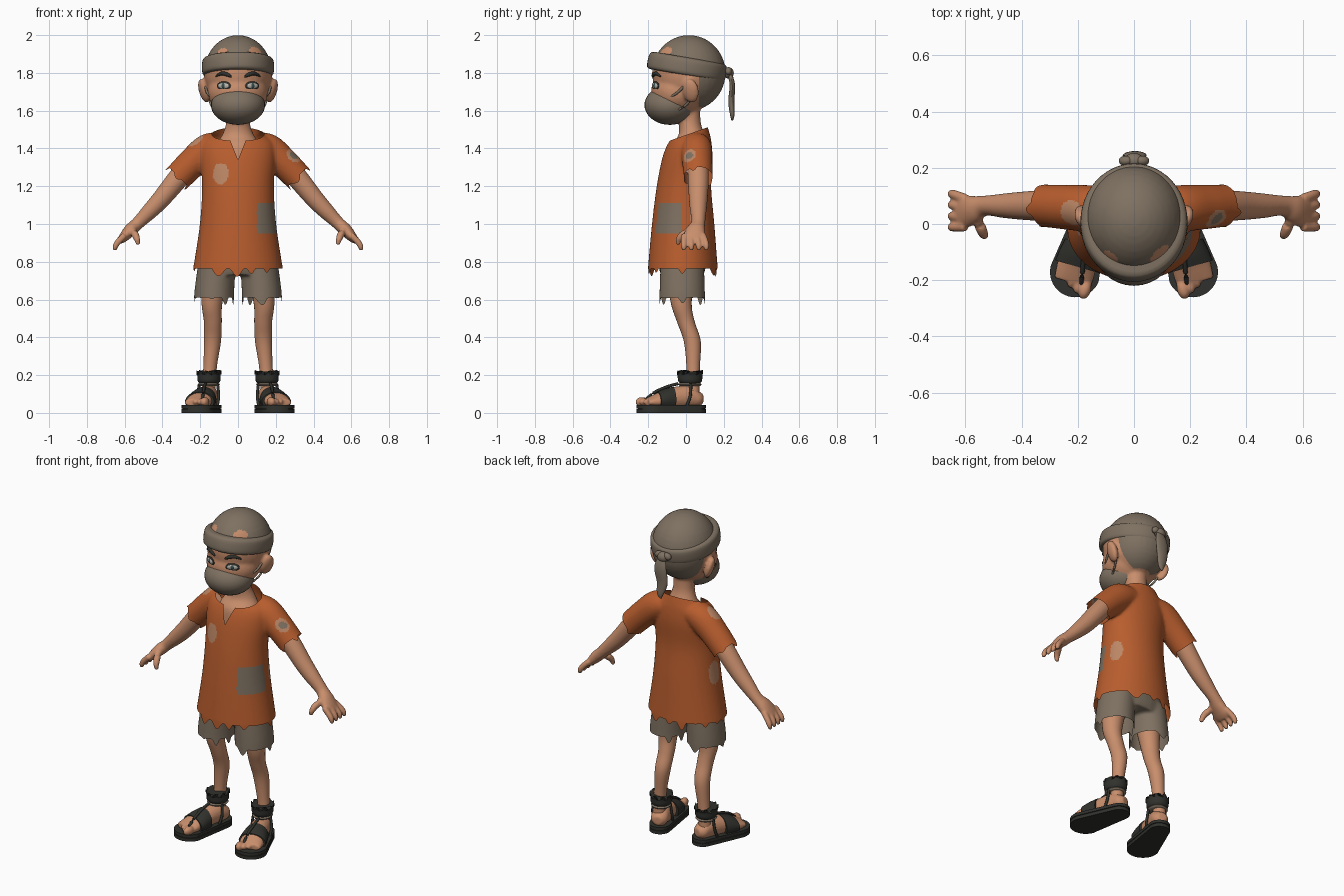
import bpy, bmesh
from math import sin, cos, pi
from mathutils import Vector, Matrix

if "Cube" in bpy.data.objects:
    bpy.data.objects.remove(bpy.data.objects["Cube"])


def material(name, *rgb):
    m = bpy.data.materials.new(name)
    m.use_nodes = True
    m.diffuse_color = (*rgb, 1)
    m.node_tree.nodes["Principled BSDF"].inputs["Base Color"].default_value = (*rgb, 1)
    return m


skin = material("skin", .58, .27, .15)
orange = material("orange_cloth", .48, .11, .027)
grey = material("grey_cloth", .21, .165, .12)
tan = material("tan_patch", .5, .24, .13)
dark = material("dark_leather", .03, .03, .026)
white = material("eye_white", .5, .47, .42)
teal = material("iris_teal", .04, .08, .08)


def shade(o):
    o.data.polygons.foreach_set("use_smooth", [True] * len(o.data.polygons))
    o.data.set_sharp_from_angle(angle=.9)


def make(name, bm, mat):
    bmesh.ops.recalc_face_normals(bm, faces=bm.faces)
    me = bpy.data.meshes.new(name)
    bm.to_mesh(me)
    bm.free()
    o = bpy.data.objects.new(name, me)
    bpy.context.collection.objects.link(o)
    me.materials.append(mat)
    shade(o)
    return o


def tube(name, stations, mat, sides=24, steps=5, axis=None):
    """Smooth loft through stations (x, y, z, radius, optional second radius)."""
    pts = [Vector(s if len(s) == 5 else (*s, s[3])) for s in stations]
    rows = []
    for i in range(len(pts) - 1):
        a, b, c, d = (pts[min(max(k, 0), len(pts) - 1)] for k in range(i - 1, i + 3))
        for k in range(steps + (i == len(pts) - 2)):
            t = k / steps
            rows.append(b + (c - a) * t / 2 + (2 * a - 5 * b + 4 * c - d) * t * t / 2
                        + (3 * b - a - 3 * c + d) * t ** 3 / 2)
    bm = bmesh.new()
    rings = []
    for i, r in enumerate(rows):
        t = axis or rows[min(i + 1, len(rows) - 1)].xyz - rows[max(i - 1, 0)].xyz
        t = Vector(t[:3]).normalized()
        ref = Vector((0, 0, 1)) if abs(t.y) > .8 else Vector((0, 1, 0))
        v = (ref - t * ref.dot(t)).normalized()
        u = v.cross(t)
        rings.append([bm.verts.new(Vector(r[:3]) + u * r[3] * cos(2 * pi * k / sides)
                                   + v * r[4] * sin(2 * pi * k / sides)) for k in range(sides)])
    for p, q in zip(rings, rings[1:]):
        for k in range(sides):
            bm.faces.new((p[k], p[k - 1], q[k - 1], q[k]))
    bm.faces.new(rings[0])
    bm.faces.new(rings[-1])
    return make(name, bm, mat)


# give Vector rows an xyz slice for 5-component stations
def ball(name, centre, radii, mat, turn=0, tilt=0):
    bm = bmesh.new()
    m = (Matrix.Translation(centre) @ Matrix.Rotation(turn, 4, "Z")
         @ Matrix.Rotation(tilt, 4, "Y") @ Matrix.Diagonal((*radii, 1)))
    bmesh.ops.create_uvsphere(bm, u_segments=32, v_segments=20, radius=1, matrix=m)
    return make(name, bm, mat)


def fuse(name, parts, mat, voxel):
    bm = bmesh.new()
    for p in parts:
        bm.from_mesh(p.data)
        bpy.data.objects.remove(p)
    o = make(name, bm, mat)
    mod = o.modifiers.new("blend", "REMESH")
    mod.mode = "VOXEL"
    mod.voxel_size = voxel
    o.modifiers.new("soften", "SMOOTH").iterations = 5
    bpy.context.view_layer.update()
    graph = bpy.context.evaluated_depsgraph_get()
    me = bpy.data.meshes.new_from_object(o.evaluated_get(graph))
    o.modifiers.clear()
    o.data = me
    me.materials.clear()
    me.materials.append(mat)
    shade(o)
    return o


def paint(o, extra, rule):
    for m in extra:
        o.data.materials.append(m)
    for p in o.data.polygons:
        p.material_index = rule(p.center)


def inside(p, centre, radii):
    return sum(((a - b) / r) ** 2 for a, b, r in zip(p, centre, radii)) < 1


def mirror(*objs):
    for o in objs:
        o.modifiers.new("other_side", "MIRROR")


def cut(bm, point, normal, test, remove=True):
    faces = [f for f in bm.faces if test(f.calc_center_median())]
    geom = set(faces) | {e for f in faces for e in f.edges} | {v for f in faces for v in f.verts}
    bmesh.ops.bisect_plane(bm, geom=list(geom), plane_co=point, plane_no=normal, clear_outer=remove)


def tear(v):
    return max(0, sin(70 * v.co.y + 40 * v.co.x) * sin(31 * v.co.x - 20 * v.co.y + 1))


UP = (0, 0, 1)

# Shirt: body and sleeves blended, then cut open with torn edges
body = [(z, w, (f + b) / 2, (b - f) / 2) for z, w, f, b in (
    (.7, .25, -.205, .175), (.78, .235, -.2, .167), (1, .202, -.18, .15), (1.2, .19, -.155, .133),
    (1.35, .2, -.125, .14), (1.43, .19, -.095, .135), (1.48, .135, -.06, .125), (1.53, .1, -.03, .11))]
parts = [tube("torso", [(0, y, z, w, d) for z, w, y, d in body], orange, 48, 6, UP)]
for s in (-1, 1):
    parts.append(tube("sleeve", [(s * .07, .05, 1.42, .065, .075), (s * .155, .055, 1.395, .085, .083),
                                 (s * .24, .06, 1.325, .08, .08), (s * .315, .065, 1.25, .076, .076),
                                 (s * .365, .07, 1.2, .076, .076)], orange))
shirt = fuse("shirt", parts, orange, .009)
bm = bmesh.new()
bm.from_mesh(shirt.data)
cut(bm, (0, 0, .765), (0, 0, -1), lambda c: c.z < .85)
cut(bm, (0, .01, 1.475), (0, -.35, 1), lambda c: c.z > 1.38 and abs(c.x) < .16)
for s in (-1, 1):
    cut(bm, (s * .315, 0, 1.25), (s * .7, 0, -.7), lambda c: c.x * s > .24 and c.z > 1.1)
    cut(bm, (0, 0, 1.34), (s, 0, -.4), lambda c: c.y < 0 and c.z > 1.3 and abs(c.x) < .1, False)
slit = [f for f in bm.faces if f.calc_center_median().y < 0
        and abs(f.calc_center_median().x) < .4 * (f.calc_center_median().z - 1.34)]
bmesh.ops.delete(bm, geom=slit, context="FACES")
for v in [v for v in bm.verts if v.is_boundary]:
    if v.co.z < .8:
        v.co.z -= .045 * tear(v)
    elif abs(v.co.x) > .22:
        v.co += Vector((.02 if v.co.x > 0 else -.02, 0, -.02)) * tear(v)
bm.to_mesh(shirt.data)
bm.free()
tan_spots = [((-.095, -.15, 1.27), (.046, .08, .06)), ((-.2, 0, 1.05), (.05, .045, .07)),
             ((.19, .06, 1.05), (.05, .04, .07)), ((-.22, .04, 1.44), (.05, .045, .045)),
             ((.29, .02, 1.36), (.05, .036, .04))]


def shirt_rule(c):
    if inside(c, (.29, .02, 1.36), (.035, .02, .02)):
        return 2
    if c.x > .1 and -.16 < c.y < -.02 and .95 < c.z < 1.11:
        return 2
    return int(any(inside(c, *spot) for spot in tan_spots))


paint(shirt, [tan, grey], shirt_rule)

# Shorts
parts = [tube("hips", [(0, -.02, .73, .2, .115), (0, -.02, .8, .21, .125), (0, -.02, .95, .17, .11)],
              grey, 32, 5, UP)]
for s in (-1, 1):
    parts.append(tube("short_leg", [(s * .128, -.02, .55, .108, .122), (s * .125, -.02, .65, .105, .12),
                                    (s * .11, -.02, .8, .1, .115)], grey, 32, 5, UP))
shorts = fuse("shorts", parts, grey, .01)
bm = bmesh.new()
bm.from_mesh(shorts.data)
cut(bm, (0, 0, .61), (0, 0, -1), lambda c: c.z < .7)
for v in bm.verts:
    if v.is_boundary:
        v.co.z -= .04 * tear(v)
bm.to_mesh(shorts.data)
bm.free()

# Head, ears and neck; the cap is coloured on the skull
parts = [ball("skull", (0, .015, 1.8), (.18, .195, .2), skin),
         ball("cheeks", (0, -.04, 1.7), (.16, .145, .13), skin),
         ball("jaw", (0, -.06, 1.66), (.13, .12, .125), skin),
         tube("neck", [(0, .01, 1.3, .13, .1), (0, .015, 1.41, .12, .095), (0, .03, 1.47, .085, .07),
                       (0, .02, 1.54, .062, .058), (0, .015, 1.66, .062, .06)], skin, 32, 5, UP)]
for s in (-1, 1):
    parts.append(ball("ear", (s * .18, .025, 1.705), (.024, .045, .066), skin, s * -.35, s * .3))
head = fuse("head", parts, skin, .009)
holes = [((.115, -.125, 1.92), (.055, .05, .035)), ((-.09, -.14, 1.915), (.035, .05, .03))]


def head_rule(c):
    if any(inside(c, *h) for h in holes):
        return 0
    nape = c.y > .07 and c.z > 1.62 and abs(c.x) < .19
    return int(c.z > 1.835 - .17 * c.y or nape)


paint(head, [grey], head_rule)

# Headband with knot and hanging tail
band = tube("headband", [(0, 0, -.048, .172, .19), (0, 0, -.038, .188, .208), (0, 0, 0, .191, .211),
                         (0, 0, .035, .186, .205), (0, 0, .046, .168, .186)], grey, 48, 3, UP)
band.data.transform(Matrix.Translation((0, .006, 1.835)) @ Matrix.Rotation(-.17, 4, "X"))
ball("headband_knot", (0, .225, 1.8), (.035, .028, .03), grey)
for s in (-1, 1):
    ball("knot_loop", (s * .03, .225, 1.81), (.025, .018, .02), grey, 0, s * .4)
tube("headband_tail", [(0, .225, 1.81, .018, .012), (.005, .245, 1.74, .04, .014), (-.005, .24, 1.65, .036, .016),
                       (.005, .245, 1.58, .022, .012), (0, .245, 1.55, .005)], grey, 16)

# Face: mask, straps, eyes and brows
ball("face_mask", (0, -.085, 1.63), (.143, .135, .105), grey)
face = [tube("mask_strap", [(.135, -.09, 1.67, .007), (.165, -.04, 1.7, .007), (.176, .02, 1.765, .007)], grey, 8),
        tube("mask_lower_strap", [(.12, -.05, 1.6, .006), (.142, 0, 1.63, .006), (.155, .03, 1.67, .006)], grey, 8),
        tube("eyebrow", [(.035, -.177, 1.778, .004), (.055, -.172, 1.79, .01), (.085, -.157, 1.797, .01),
                         (.118, -.135, 1.782, .004)], dark, 8)]
for name, radii, mat in (("eye_rim", (.041, .007, .023), dark), ("eyeball", (.035, .01, .017), white),
                         ("iris", (.016, .012, .016), teal)):
    face.append(ball(name, (.075, -.161, 1.732), radii, mat, .45))
mirror(*face)

# Arm and hand
parts = [tube("arm", [(.2, .06, 1.38, .055), (.31, .065, 1.25, .056), (.4, .065, 1.14, .05), (.46, .065, 1.075, .044),
                      (.53, .065, 1.005, .034, .036), (.57, .052, .968, .034, .05), (.605, .042, .93, .026, .058),
                      (.625, .04, .91, .018, .05)], skin)]
for i in range(4):
    y = .04 + .033 * (i - 1.5)
    parts.append(tube("finger", [(.6, y, .94, .018), (.635, y * 1.15, .905, .017), (.65, y * 1.2, .88, .015),
                                 (.652, y * 1.2, .86, .009)], skin, 12))
parts.append(tube("thumb", [(.565, .03, .97, .022), (.545, -.015, .945, .02), (.535, -.037, .92, .017),
                            (.528, -.042, .89, .01)], skin, 12))
arm = fuse("arm", parts, skin, .006)

# Leg
leg = tube("leg", [(.12, -.03, .75, .075), (.138, -.025, .58, .055), (.133, 0, .48, .047), (.135, .033, .38, .045),
                   (.147, .038, .25, .036), (.155, .036, .14, .036), (.155, .036, .08, .038)], skin, 24, 5, UP)
mirror(arm, leg)

# Foot and sandal, built pointing forward and then turned outward
FRONT = (0, -1, 0)
parts = [tube("foot", [(0, .165, .075, .025, .025), (0, .14, .075, .047, .042), (0, .09, .085, .052, .06),
                       (0, -.03, .075, .06, .055), (0, -.1, .06, .07, .038), (0, -.145, .055, .066, .02)],
              skin, 24, 5, FRONT)]
for i in range(5):
    r = .026 if i == 0 else .02 - .001 * i
    parts.append(ball("toe", (-.05 + .027 * i, -.155 + .004 * i * i, .058), (r * .85, r * 1.4, r), skin))
sandal = [fuse("foot", parts, skin, .006)]


def slab(name, low, high, grow):
    bm = bmesh.new()
    for k in range(48):
        a = 2 * pi * k / 48
        y, r = (.12, .06) if sin(a) > 0 else (-.105, .09)
        for z in (low, high):
            bm.verts.new(((r + grow) * cos(a), y + (r + grow) * sin(a), z))
    bmesh.ops.convex_hull(bm, input=bm.verts)
    return make(name, bm, dark)


sandal += [slab("outsole", 0, .02, 0), slab("sole_groove", .015, .027, -.006), slab("footbed", .024, .042, 0)]
sandal.append(tube("front_strap", [(0, -.085, .06, .08, .05), (0, -.045, .066, .076, .061), (0, 0, .07, .068, .068)],
                   dark, 32, 4, FRONT))
cuff = tube("ankle_cuff", [(0, .095, .155, .05, .052), (0, .095, .17, .06, .064), (0, .095, .2, .062, .066),
                           (0, .095, .215, .066, .07)], dark, 32, 3, UP)
for v in cuff.data.vertices:
    if v.co.z > .21:
        v.co.z += .012 * sin(v.index * 1.9)
sandal += [cuff, tube("ankle_cord", [(0, .095, .142, .05, .055), (0, .095, .15, .058, .062), (0, .095, .158, .05, .055)],
                      grey, 32, 3, UP)]
sandal.append(tube("toe_thong", [(0, .03, .155, .008), (-.01, -.03, .138, .008), (-.025, -.1, .105, .008),
                                 (-.033, -.15, .06, .008)], dark, 8))
for s in (-1, 1):
    sandal.append(tube("side_cord", [(s * .05, .085, .155, .008), (s * .058, .08, .09, .008),
                                     (s * .056, .06, .035, .008)], dark, 8))
for o in sandal:
    o.data.transform(Matrix.Translation((.18, -.07, 0)) @ Matrix.Rotation(.28, 4, "Z"))
mirror(*sandal)
